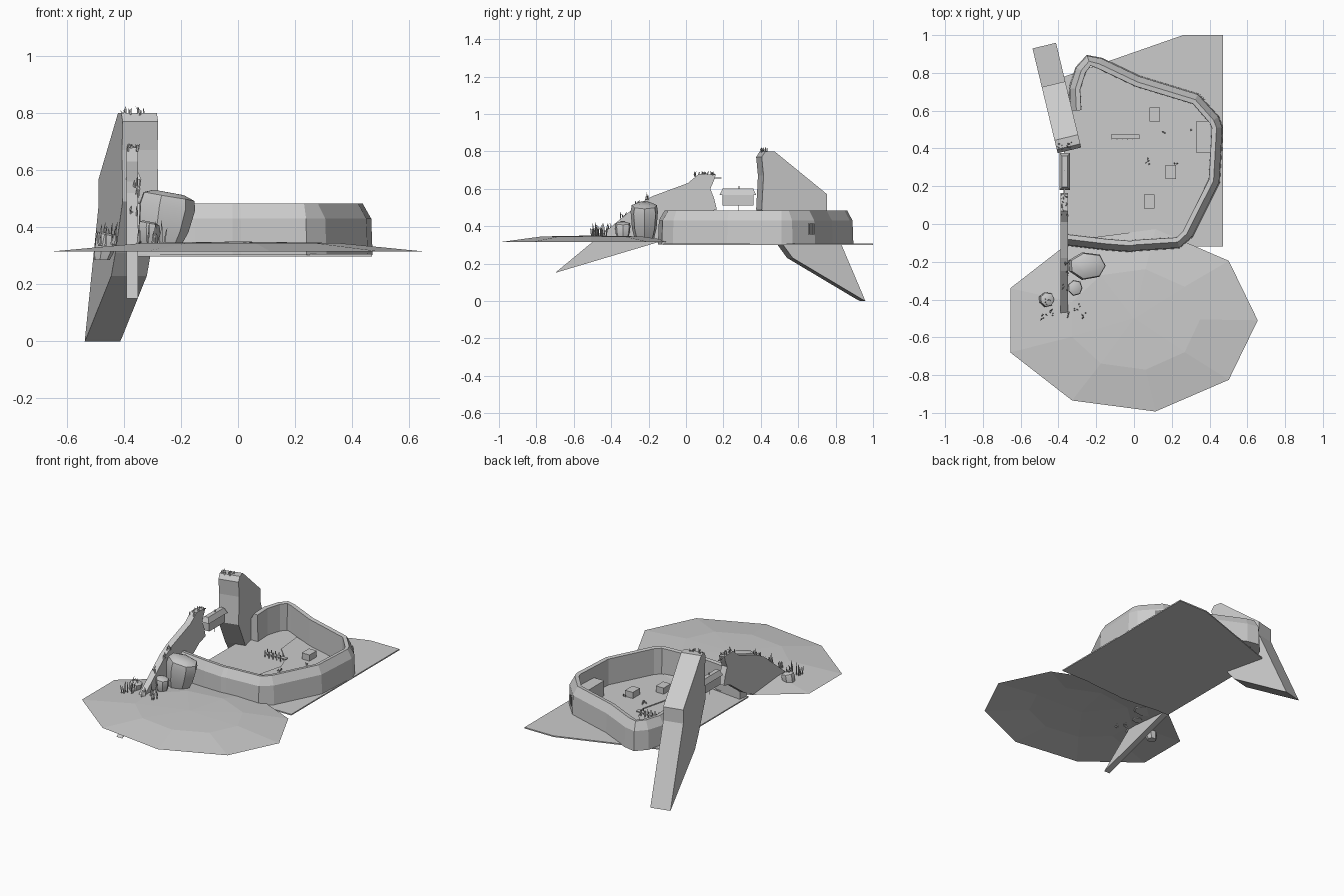
import bpy, bmesh, math, random
from mathutils import Vector, Matrix

if "Cube" in bpy.data.objects:
    bpy.data.objects.remove(bpy.data.objects["Cube"])

random.seed(4)


def mesh(name, verts, faces, fix=True):
    me = bpy.data.meshes.new(name)
    me.from_pydata([tuple(v) for v in verts], [], faces)
    if fix:
        bm = bmesh.new()
        bm.from_mesh(me)
        bmesh.ops.recalc_face_normals(bm, faces=bm.faces)
        bm.to_mesh(me)
        bm.free()
    ob = bpy.data.objects.new(name, me)
    bpy.context.collection.objects.link(ob)
    return ob


def loft(name, rings, caps=True):
    """Skin closed rings of equal point count."""
    n = len(rings[0])
    verts = [p for r in rings for p in r]
    faces = [(k * n + i, k * n + (i + 1) % n, (k + 1) * n + (i + 1) % n, (k + 1) * n + i)
             for k in range(len(rings) - 1) for i in range(n)]
    if caps:
        faces += [tuple(range(n)), tuple(range(len(verts) - n, len(verts)))]
    return mesh(name, verts, faces)


def plate(name, pts, z0, z1):
    return loft(name, [[(x, y, z) for x, y in pts] for z in (z0, z1)])


def side_slab(name, pts, x0, x1):
    """Extrude a (y, z) outline along x."""
    return loft(name, [[(x, y, z) for y, z in pts] for x in (x0, x1)])


def box(name, x0, x1, y0, y1, z0, z1):
    return plate(name, [(x0, y0), (x1, y0), (x1, y1), (x0, y1)], z0, z1)


# Courtyard ground plate
plate("ground_plate", [(-.37, -.12), (.47, -.12), (.47, 1), (.26, 1), (-.37, .78)], .298, .306)

# Low grassy mound in front, nine-sided, open underneath
N = 9
rings = []
for rx, ry, z, cy in ((.655, .49, .315, -.51), (.35, .27, .345, -.505)):
    rings.append([(rx * math.cos(2 * math.pi * i / N), cy + ry * math.sin(2 * math.pi * i / N), z)
                  for i in range(N)])
rings[0][4] = (-.655, -.34, .315)
rings[0][5] = (-.655, -.68, .315)
mound = mesh("grass_mound", rings[0] + rings[1] + [(0, -.5, .35)],
             [(i, (i + 1) % N, N + (i + 1) % N, N + i) for i in range(N)]
             + [(N + i, N + (i + 1) % N, 2 * N) for i in range(N)], fix=False)

# Curtain wall swept around the courtyard (outer foot line)
path = [(-.36, -.115), (-.15, -.14), (-.02, -.15), (.01, -.145), (.24, -.13), (.31, -.07),
        (.455, .22), (.472, .51), (.45, .57), (.34, .69), (.03, .785), (-.17, .88),
        (-.25, .895), (-.31, .83), (-.345, .72), (-.34, .6)]
section = [(0, .302), (.005, .43), (.035, .483), (.06, .48), (.062, .302)]
P = [Vector(p) for p in path]
rings = []
for i, p in enumerate(P):
    d = (P[min(i + 1, len(P) - 1)] - P[max(i - 1, 0)]).normalized()
    inward = Vector((-d.y, d.x))
    rings.append([(p.x + inward.x * o, p.y + inward.y * o, z) for o, z in section])
loft("curtain_wall", rings)

# Raised shore inside the wall
plate("inner_shore", [(-.02, -.08), (.23, -.07), (.28, -.02), (.4, .24), (.42, .5), (.31, .64),
                      (.02, .72), (-.12, .78), (-.1, .59), (0, .49), (.04, .39), (-.01, .19),
                      (-.04, .07)], .306, .312)

# Thin stepped cliff on the left
side_slab("front_cliff", [(-.7, .15), (-.47, .34), (-.25, .52), (-.18, .56), (.01, .63), (.07, .68),
                          (.16, .675), (.15, .645), (.13, .6), (.15, .55), (.165, .49), (.1, .47),
                          (-.05, .36), (-.13, .32)], -.39, -.35)

# Tall rear rock, turned slightly about z
tower = side_slab("rear_rock", [(0, .77), (.02, .8), (.07, .8), (.36, .57), (.36, .48), (.57, 0),
                                (.55, .01), (.17, .23), (.11, .31), (0, .49), (.01, .67)], -.064, .064)
tower.matrix_world = Matrix.Translation((-.342, .39, 0)) @ Matrix.Rotation(math.radians(13.5), 4, 'Z')

# Gatehouse bridge hanging between the rocks
box("gatehouse_body", -.388, -.345, .195, .36, .51, .572)
loft("gatehouse_roof", [[(-.395, .18, .567), (-.338, .18, .567), (-.338, .375, .567), (-.395, .375, .567)],
                        [(-.38, .195, .6), (-.353, .195, .6), (-.353, .36, .6), (-.38, .36, .6)]])
box("gatehouse_finial", -.368, -.364, .282, .286, .6, .615)
box("gatehouse_chain", -.368, -.365, .281, .284, .47, .51)
box("cliff_beam", -.372, -.366, .13, .19, .655, .66)


# Boulders: seven-sided lofted stones
def boulder(name, c, r, z0, z1, lean=0.0, n=7):
    out = []
    for t, s in ((0, .7), (.3, .9), (.75, 1), (.93, .92), (1, .55)):
        out.append([(c[0] + lean * (t - .6) + r[0] * s * math.cos(a) * k,
                     c[1] + r[1] * s * math.sin(a) * k,
                     z0 + (z1 - z0) * t - .1 * (z1 - z0) * math.cos(a) * s * t)
                    for a, k in ((2 * math.pi * i / n, .93 + .1 * ((i * 3) % 4) / 3) for i in range(n))])
    ob = loft(name, out)
    for p in ob.data.polygons:
        p.use_smooth = len(p.vertices) == 4
    ob.data.set_sharp_from_angle(angle=math.radians(35))
    return ob


boulder("large_boulder", (-.255, -.222), (.108, .074), .33, .522, .03)
boulder("small_boulder", (-.312, -.338), (.042, .042), .335, .42)
boulder("outer_boulder", (-.465, -.4), (.042, .04), .285, .38, .02)

# Huts in the courtyard
for i, (x, y) in enumerate(((.11, .58), (.195, .275), (.08, .12))):
    box(f"hut_{i + 1}", x - .028, x + .028, y - .037, y + .037, .306, .352)
box("storehouse", .33, .41, .375, .545, .306, .41)

# Jetty with posts
box("jetty_deck", -.12, .03, .45, .475, .326, .331)
for i in range(5):
    for y in (.45, .475):
        x = -.118 + i * .028
        box("jetty_post", x - .002, x + .002, y - .002, y + .002, .306, .35)

# Small grille on the outer wall
d = (P[9] - P[8]).normalized()
nrm = Vector((d.y, -d.x))
q = P[9] - d * .05
for k in range(4):
    s = q + d * (.012 * k) + nrm * .002
    e = s + d * .005
    plate("wall_grille_bar", [s, e, e + nrm * .005, s + nrm * .005], .355, .415)


# Tufts of reeds: thin bent three-sided blades joined into one mesh
def tuft(name, spots, h, spread, count):
    verts, faces = [], []
    for cx, cy, cz in spots:
        for _ in range(count):
            x, y = cx + random.uniform(-spread, spread), cy + random.uniform(-spread, spread)
            hh = h * random.uniform(.5, 1)
            tx, ty = random.uniform(-.012, .012), random.uniform(-.012, .012)
            b = len(verts)
            for t, r in ((0, .004), (.7, .003)):
                verts += [(x + tx * t * t + r * math.cos(a), y + ty * t * t + r * math.sin(a), cz + hh * t)
                          for a in (0, 2.1, 4.2)]
            verts.append((x + tx, y + ty, cz + hh))
            for j in range(3):
                k = (j + 1) % 3
                faces += [(b + j, b + k, b + 3 + k, b + 3 + j), (b + 3 + j, b + 3 + k, b + 6)]
    return mesh(name, verts, faces)


tuft("mound_reeds", [(-.48, -.49, .335), (-.43, -.47, .34), (-.34, -.48, .34), (-.3, -.44, .34),
                     (-.26, -.48, .34), (-.46, -.41, .34)], .085, .017, 5)
tuft("cliff_grass", [(-.37, .06, .665), (-.37, .1, .668), (-.37, .14, .665)], .03, .018, 8)
tuft("slope_grass", [(-.365, -.34, .44), (-.365, -.26, .505), (-.36, -.2, .54)], .04, .016, 4)
tuft("rear_rock_grass", [(-.39, .41, .79), (-.345, .42, .79)], .035, .014, 7)
tuft("yard_figures", [(.15, .48, .31), (.07, .32, .31), (.22, .31, .31), (.3, .5, .31),
                      (.08, .34, .31)], .025, .01, 2)
